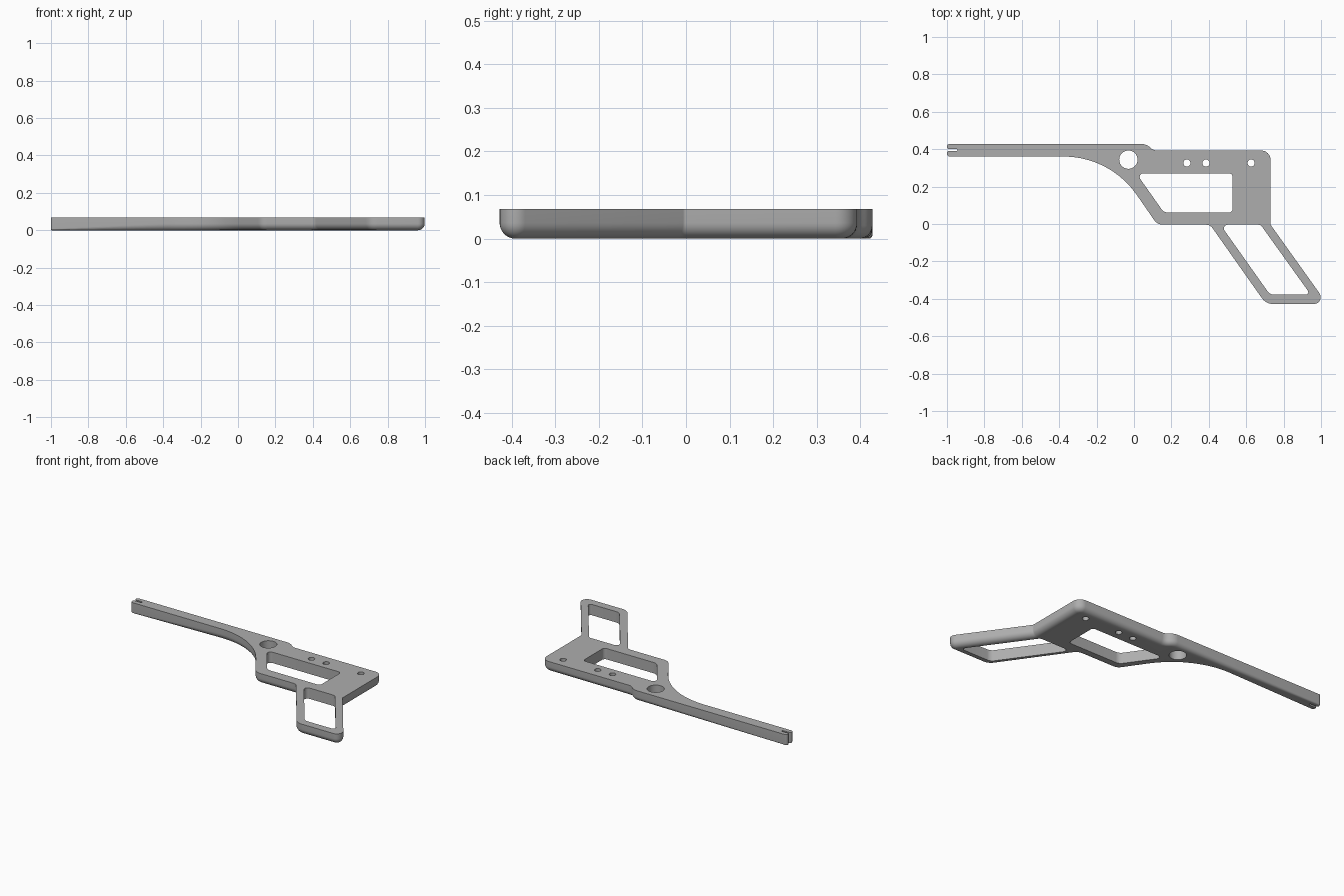
import bpy, bmesh, math
from mathutils import Vector

THICK = 0.068
SHIFT = -0.004   # centres the plate on y
ROUND = 0.036    # radius of the lower outer edge

cube = bpy.data.objects.get("Cube")
if cube:
    bpy.data.objects.remove(cube, do_unlink=True)


def filleted(corners, inset, steps=10):
    """Rounded polygon from (x, y, radius) corners; each corner moves in by its inset."""
    n = len(corners)
    pts = [Vector(c[:2]) for c in corners]
    moved, turns = [], []
    for i in range(n):
        a = (pts[i] - pts[i - 1]).normalized()
        b = (pts[(i + 1) % n] - pts[i]).normalized()
        na, nb = Vector((-a.y, a.x)), Vector((-b.y, b.x))
        moved.append(pts[i] + (na + nb) * (inset[i] / (1 + na.dot(nb))))
        turns.append(1 if a.cross(b) > 0 else -1)
    loop = []
    for i, p in enumerate(moved):
        a = (p - moved[i - 1]).normalized()
        b = (moved[(i + 1) % n] - p).normalized()
        radius = max(corners[i][2] - turns[i] * inset[i], 0.001)
        turn = math.atan2(a.cross(b), a.dot(b))
        start = p - a * (radius * math.tan(abs(turn) / 2))
        side = Vector((-a.y, a.x)) * turns[i]
        centre = start + side * radius
        for k in range(steps + 1):
            t = turn * k / steps
            c, s = math.cos(t), math.sin(t)
            v = start - centre
            loop.append(centre + Vector((v.x * c - v.y * s, v.x * s + v.y * c)))
    return loop


def add_ring(bm, loop, heights):
    return [bm.verts.new((p.x, p.y + SHIFT, z)) for p, z in zip(loop, heights)]


def bridge(bm, lower, upper):
    n = len(lower)
    for i in range(n):
        j = (i + 1) % n
        bm.faces.new((lower[i], lower[j], upper[j], upper[i]))


def cap(bm, rings):
    edges = []
    for ring in rings:
        for i, v in enumerate(ring):
            w = ring[i - 1]
            edges.append(bm.edges.get((v, w)) or bm.edges.new((v, w)))
    bmesh.ops.triangle_fill(bm, use_beauty=True, use_dissolve=False, edges=edges)


def circle(x, y, r, count=40):
    return [Vector((x + r * math.cos(math.tau * k / count),
                    y + r * math.sin(math.tau * k / count))) for k in range(count)]


# Outer outline: x, y, corner radius, lower edge rounding
outline = [
    (-1, 0.365, 0.014, 0.008), (-0.127, 0.365, 0.476, ROUND),
    (0.125, 0, 0.06, ROUND), (0.407, 0, 0.04, ROUND),
    (0.706, -0.424, 0.075, ROUND), (1.033, -0.424, 0.037, ROUND),
    (0.73, 0, 0.01, ROUND), (0.73, 0.397, 0.05, ROUND),
    (0.105, 0.397, 0.05, 0.03), (0.065, 0.432, 0.07, 0.03),
    (-1, 0.432, 0.014, 0.008),
    # slot in the tip of the arm
    (-1, 0.406, 0.009, 0.002), (-0.945, 0.406, 0.004, 0.002),
    (-0.945, 0.394, 0.004, 0.002), (-1, 0.394, 0.009, 0.002),
]
# Openings in the guard and the grip
guard_opening = [(0.012, 0.275, 0.02), (0.527, 0.275, 0.02),
                 (0.527, 0.065, 0.02), (0.16, 0.065, 0.045)]
grip_opening = [(0.462, 0, 0.02), (0.677, 0, 0.025),
                (0.945, -0.374, 0.014), (0.727, -0.374, 0.045)]
holes = [filleted(c, [0] * 4) for c in (guard_opening, grip_opening)]
# Pivot hole and pin holes
holes.append(circle(-0.03, 0.348, 0.049))
holes += [circle(x, 0.33, 0.019) for x in (0.283, 0.385, 0.626)]

bm = bmesh.new()

# Outer wall with a rounded lower edge
STEPS, ARC = 10, 8
radii = [c[3] for c in outline]
spread = [r for r in radii for _ in range(STEPS + 1)]
top = add_ring(bm, filleted(outline, [0] * len(outline), STEPS), [THICK] * len(spread))
previous = top
for k in range(ARC + 1):
    a = math.pi / 2 * k / ARC
    loop = filleted(outline, [r * (1 - math.cos(a)) for r in radii], STEPS)
    ring = add_ring(bm, loop, [r * (1 - math.sin(a)) for r in spread])
    bridge(bm, ring, previous)
    previous = ring

# Straight walls of the openings
tops, bottoms = [top], [previous]
for loop in holes:
    low = add_ring(bm, loop, [0] * len(loop))
    high = add_ring(bm, loop, [THICK] * len(loop))
    bridge(bm, low, high)
    tops.append(high)
    bottoms.append(low)

# Flat upper and lower faces
cap(bm, tops)
cap(bm, bottoms)
bmesh.ops.recalc_face_normals(bm, faces=bm.faces[:])

mesh = bpy.data.meshes.new("frame_plate")
bm.to_mesh(mesh)
bm.free()
plate = bpy.data.objects.new("frame_plate", mesh)
bpy.context.collection.objects.link(plate)

# Plain grey finish
grey = bpy.data.materials.new("plain_grey")
grey.use_nodes = True
colour = (0.42, 0.42, 0.42, 1)
grey.diffuse_color = colour
grey.node_tree.nodes["Principled BSDF"].inputs["Base Color"].default_value = colour
mesh.materials.append(grey)

bpy.ops.object.select_all(action='DESELECT')
plate.select_set(True)
bpy.context.view_layer.objects.active = plate
bpy.ops.object.shade_smooth_by_angle(angle=math.radians(30))
